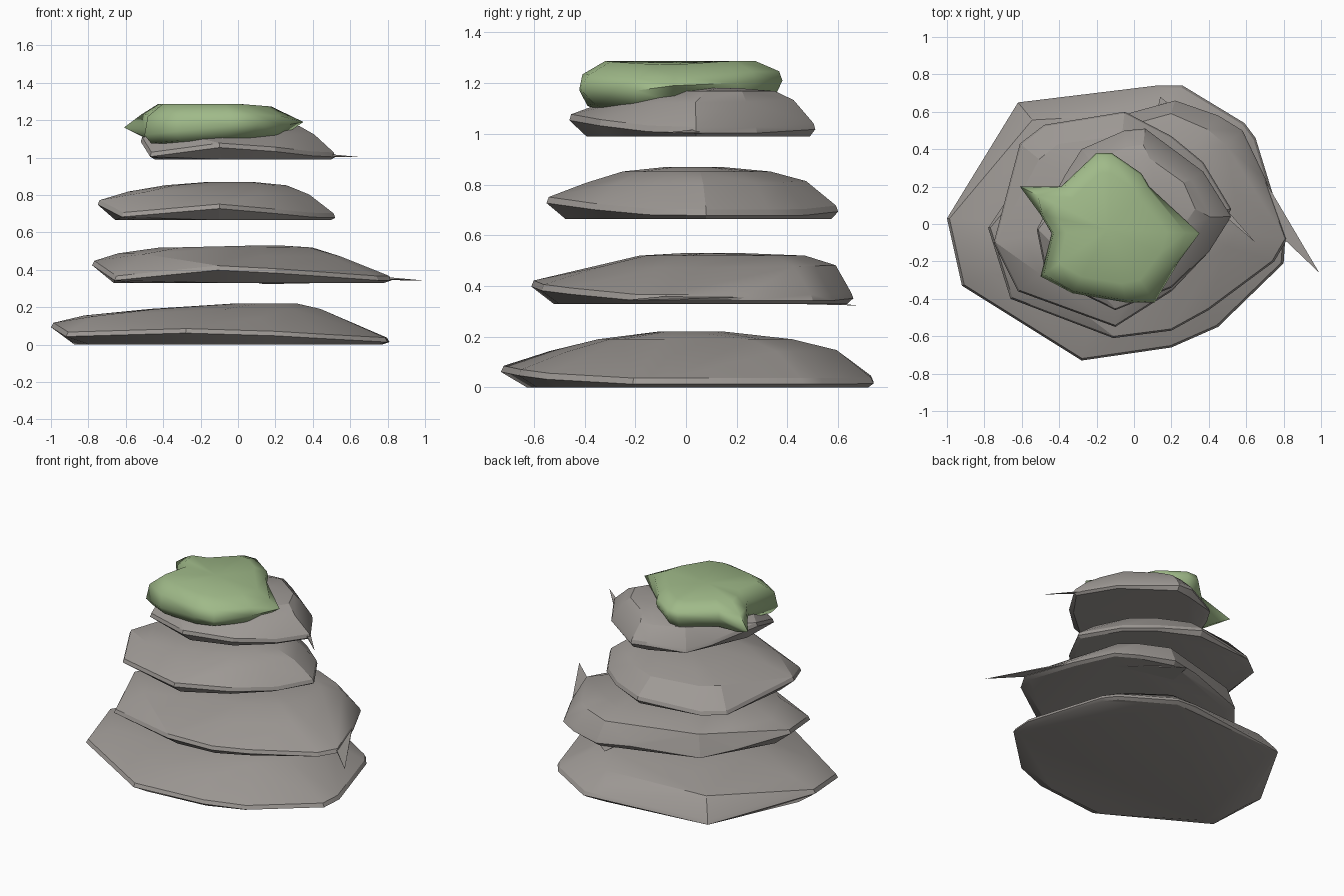
import bpy
import bmesh
import math
from mathutils import Vector

default_cube = bpy.data.objects.get("Cube")
if default_cube:
    bpy.data.objects.remove(default_cube, do_unlink=True)


def make_material(name, colour):
    material = bpy.data.materials.new(name)
    material.use_nodes = True
    material.diffuse_color = (*colour, 1)
    shader = material.node_tree.nodes["Principled BSDF"]
    shader.inputs["Base Color"].default_value = (*colour, 1)
    shader.inputs["Roughness"].default_value = 0.9
    return material


stone = make_material("stone grey", (0.345, 0.322, 0.303))
moss = make_material("moss green", (0.35, 0.49, 0.25))


def finish(bm, name, material, angle):
    """Turn the bmesh into a shaded object with one material."""
    bmesh.ops.recalc_face_normals(bm, faces=bm.faces)
    mesh = bpy.data.meshes.new(name)
    bm.to_mesh(mesh)
    bm.free()
    mesh.materials.append(material)
    obj = bpy.data.objects.new(name, mesh)
    bpy.context.collection.objects.link(obj)
    bpy.ops.object.select_all(action="DESELECT")
    obj.select_set(True)
    bpy.context.view_layer.objects.active = obj
    bpy.ops.object.shade_smooth_by_angle(angle=math.radians(angle))


def hull(points, name, material, angle=20):
    bm = bmesh.new()
    for point in points:
        bm.verts.new(point)
    result = bmesh.ops.convex_hull(bm, input=bm.verts)
    spare = {v for v in result["geom_interior"] + result["geom_unused"]
             if isinstance(v, bmesh.types.BMVert)}
    bmesh.ops.delete(bm, geom=list(spare), context="VERTS")
    bmesh.ops.dissolve_limit(bm, angle_limit=math.radians(2),
                             verts=bm.verts, edges=bm.edges)
    finish(bm, name, material, angle)


def rock_slab(name, base, outline, crown, height, flare, fullness):
    """Chipped slab: flat base, uneven rim, steep shoulder, low crown."""
    xs, ys = zip(*outline)
    centre = Vector(((min(xs) + max(xs)) / 2, (min(ys) + max(ys)) / 2))
    half_x = (max(xs) - min(xs)) / 2
    half_y = (max(ys) - min(ys)) / 2
    points = []
    for corner in outline:
        offset = Vector(corner) - centre
        u, v = offset.x / half_x, offset.y / half_y
        rim = 0.06 - 0.045 * u - 0.015 * v
        if u < 0:
            rim -= 0.2 * max(0, abs(u * v) - 0.15)
        rim = max(0.025, rim)
        shoulder = 0.75 + flare[0] * u + flare[1] * v + 0.08 * abs(u * v)

        def add(scale, z, middle=centre):
            spot = middle + offset * scale
            points.append((spot.x, spot.y, base + z))

        add(0.91 + 0.05 * u + 0.04 * v, 0)
        add(1, rim - 0.012)
        add(0.985, rim + 0.012)
        add(shoulder, height * (0.72 + fullness - 0.04 * u + 0.02 * v))
        add(shoulder - 0.25, height * (0.92 + fullness),
            centre.lerp(Vector(crown), 0.5))
        add(0.18, height, Vector(crown))
    hull(points, name, stone)


# Four stacked slabs, from the bottom up
rock_slab("bottom_slab", 0, [
    (-1, .03), (-.62, .65), (.12, .74), (.26, .74), (.59, .54), (.65, .46),
    (.81, -.06), (.8, -.21), (.45, -.55), (.2, -.66), (-.28, -.73),
    (-.92, -.33)], (.15, .02), .22, (-.05, .04), -.055)
rock_slab("lower_middle_slab", .33, [
    (-.78, -.02), (-.57, .29), (-.43, .46), (0, .6), (.22, .66), (.45, .58),
    (.58, .5), (.7, .25), (.82, -.08), (.75, -.2), (.4, -.46), (.2, -.57),
    (-.11, -.61), (-.66, -.4)], (.08, .1), .2, (-.08, .14), .03)
rock_slab("upper_middle_slab", .665, [
    (-.75, -.1), (-.61, .43), (-.48, .53), (-.05, .6), (.2, .47), (.37, .33),
    (.52, .08), (.4, -.15), (.2, -.36), (-.1, -.55), (-.62, -.36)],
    (-.04, .03), .205, (.02, .02), -.01)
rock_slab("top_slab", .99, [
    (-.52, -.03), (-.37, .26), (-.28, .4), (-.05, .5), (.06, .51), (.37, .28),
    (.52, .04), (.4, -.15), (.2, -.34), (-.1, -.46), (-.47, -.28)],
    (.1, .12), .19, (.03, .06), 0.02)


# Thin splinters broken out of two slab rims
def splinter(name, corners, thickness=0.012):
    points = [(x, y, z) for x, y, z in corners]
    points += [(x, y, z + thickness) for x, y, z in corners[:2]]
    hull(points, name, stone)


splinter("lower_side_splinter", [(.66, .3, .345), (.78, -.06, .35), (.99, -.26, .343)])
splinter("lower_back_splinter", [(.1, .5, .33), (.5, .4, .33), (.14, .68, .323)])
splinter("top_side_splinter", [(.3, .3, 1), (.5, .03, 1.005), (.65, -.1, 1.003)])


# Star-shaped moss cushion: lofted rings, with tips only on the widest ring
tips = [(-.61, .2, 1.16), (-.39, .2, 1.19), (-.2, .38, 1.21), (-.12, .38, 1.21),
        (.04, .27, 1.21), (.08, .2, 1.2), (.35, -.05, 1.19), (.24, -.2, 1.17),
        (.11, -.42, 1.18), (-.04, -.42, 1.17), (-.33, -.37, 1.14),
        (-.5, -.28, 1.12), (-.44, -.05, 1.15), (-.5, .05, 1.15)]
middle = Vector((-.14, -.03))
reach = 0.43
bm = bmesh.new()
rings = []
for scale, rise, level, blend in ((.6, 0, 1.07, 1), (.92, -.05, 1.09, .3),
                                  (1, 0, 1.2, 0), (.97, .04, 1.245, .7),
                                  (.74, 0, 1.287, 1)):
    ring = []
    for x, y, z in tips:
        offset = Vector((x, y)) - middle
        if scale < 1:
            offset *= scale * min(1, reach / offset.length)
        spot = middle + offset
        z += rise
        slope = 0.08 * max(0, spot.x) if rise >= 0 else 0
        ring.append(bm.verts.new((spot.x, spot.y,
                                  z + (level - slope - z) * blend)))
    rings.append(ring)
count = len(tips)
for low, high in zip(rings, rings[1:]):
    for i in range(count):
        j = (i + 1) % count
        bm.faces.new((low[i], low[j], high[j], high[i]))
for ring, z in ((rings[0], 1.07), (rings[-1], 1.28)):
    hub = bm.verts.new((middle.x, middle.y, z))
    for i in range(count):
        bm.faces.new((ring[i], ring[(i + 1) % count], hub))
finish(bm, "moss_cushion", moss, 70)
